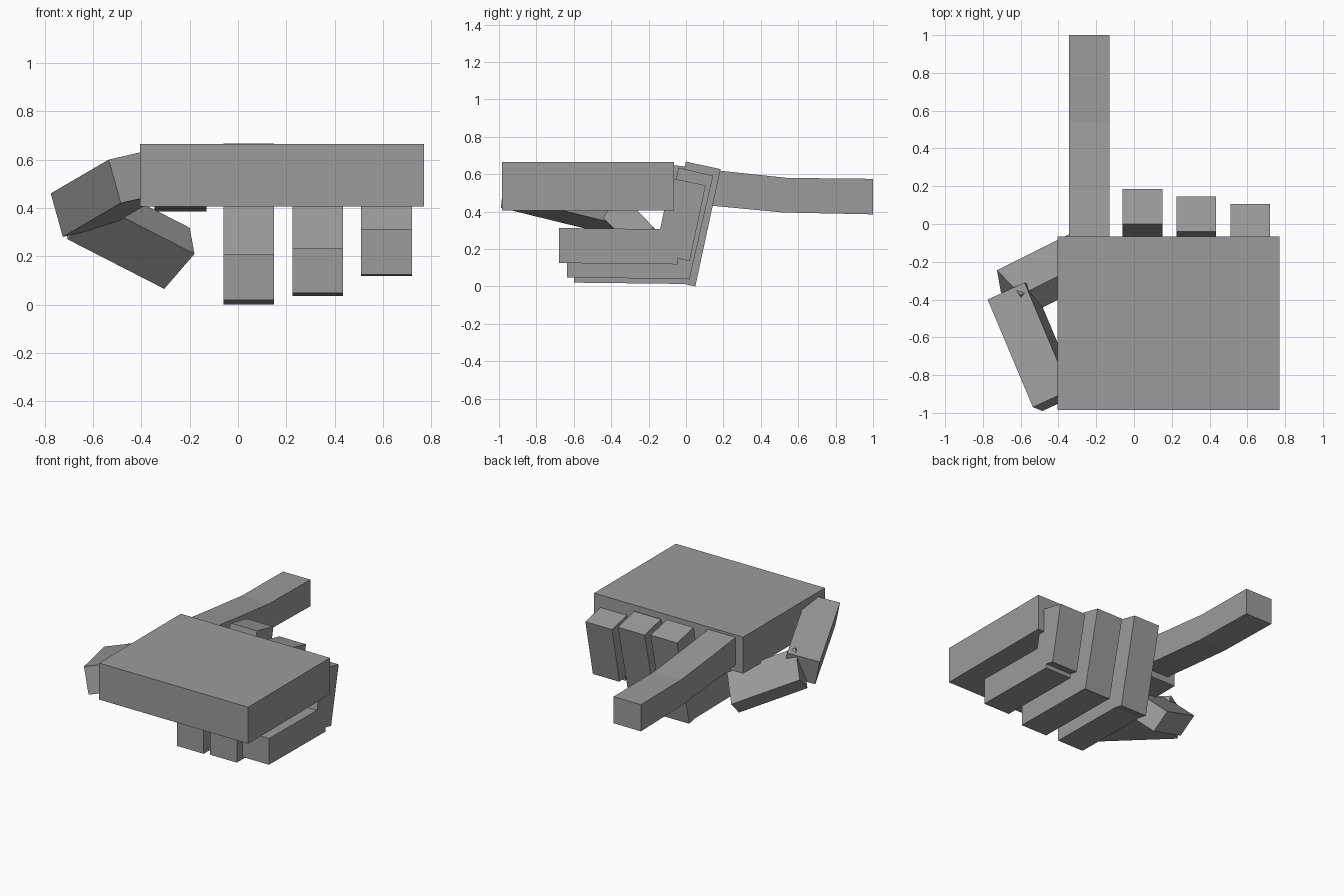
import bpy
import bmesh
from mathutils import Vector

cube = bpy.data.objects.get("Cube")
if cube:
    bpy.data.objects.remove(cube, do_unlink=True)

# single flat grey
grey = bpy.data.materials.new("mid_grey")
grey.use_nodes = True
COLOUR = (0.33, 0.33, 0.33, 1)
grey.diffuse_color = COLOUR
grey.node_tree.nodes["Principled BSDF"].inputs["Base Color"].default_value = COLOUR


def finish(name, bm):
    bmesh.ops.recalc_face_normals(bm, faces=bm.faces)
    mesh = bpy.data.meshes.new(name)
    bm.to_mesh(mesh)
    bm.free()
    mesh.materials.append(grey)
    obj = bpy.data.objects.new(name, mesh)
    bpy.context.collection.objects.link(obj)
    return obj


def sweep(name, points, edge):
    """Push a flat outline along an edge vector to make a solid."""
    bm = bmesh.new()
    face = bm.faces.new([bm.verts.new(p) for p in points])
    out = bmesh.ops.extrude_face_region(bm, geom=[face], use_keep_orig=True)
    moved = [g for g in out["geom"] if isinstance(g, bmesh.types.BMVert)]
    bmesh.ops.translate(bm, verts=moved, vec=Vector(edge))
    return finish(name, bm)


def side_prism(name, x0, x1, outline):
    """Solid from a (y, z) side outline between two x positions."""
    return sweep(name, [(x0, y, z) for y, z in outline], (x1 - x0, 0, 0))


def slanted_box(name, corner, a, b, c):
    """Box from one corner and three edge vectors."""
    o, a, b = Vector(corner), Vector(a), Vector(b)
    return sweep(name, [o, o + a, o + a + b, o + b], c)


# palm
side_prism("palm", -0.405, 0.77,
           [(-0.985, 0.405), (-0.065, 0.405), (-0.065, 0.665), (-0.985, 0.665)])

# straight index finger with a slight bend
side_prism("index_finger", -0.345, -0.13,
           [(-0.1, 0.652), (0.185, 0.618), (0.54, 0.58), (1.0, 0.575),
            (1.0, 0.385), (0.52, 0.395), (0.15, 0.43), (-0.1, 0.455)])

# curled fingers: name, x start, knuckle top (y, z), heel (y, z), tip (y, z), end of lower part
CURLED = [
    ("middle", -0.06, (0.185, 0.627), (0.05, 0.0), (-0.6, 0.02), 0.0),
    ("ring", 0.225, (0.145, 0.592), (0.018, 0.036), (-0.635, 0.047), 0.01),
    ("little", 0.51, (0.105, 0.54), (0.02, 0.135), (-0.68, 0.125), -0.045),
]
WIDTH, THICK = 0.21, 0.187
for name, x, top, heel, tip, end in CURLED:
    down = Vector((0, heel[0] - top[0], heel[1] - top[1]))
    inward = Vector((0, down.z, -down.y)).normalized() * 0.19
    slanted_box(name + "_finger_upper", (x, *top), down, inward, (WIDTH, 0, 0))
    side_prism(name + "_finger_lower", x, x + WIDTH,
               [tip, (end, tip[1] - 0.007),
                (end, tip[1] + THICK - 0.007), (tip[0], tip[1] + THICK)])

# thumb: base runs out from under the palm, tip folds forward beside it
slanted_box("thumb_base", (-0.705, -0.36, 0.27),
            (0.4, 0.2, -0.205), (0.125, -0.13, 0.145), (-0.02, 0.115, 0.108))
slanted_box("thumb_tip", (-0.775, -0.4, 0.46),
            (0.24, -0.57, 0.14), (0.195, 0.09, 0.045), (0.05, -0.02, -0.18))
